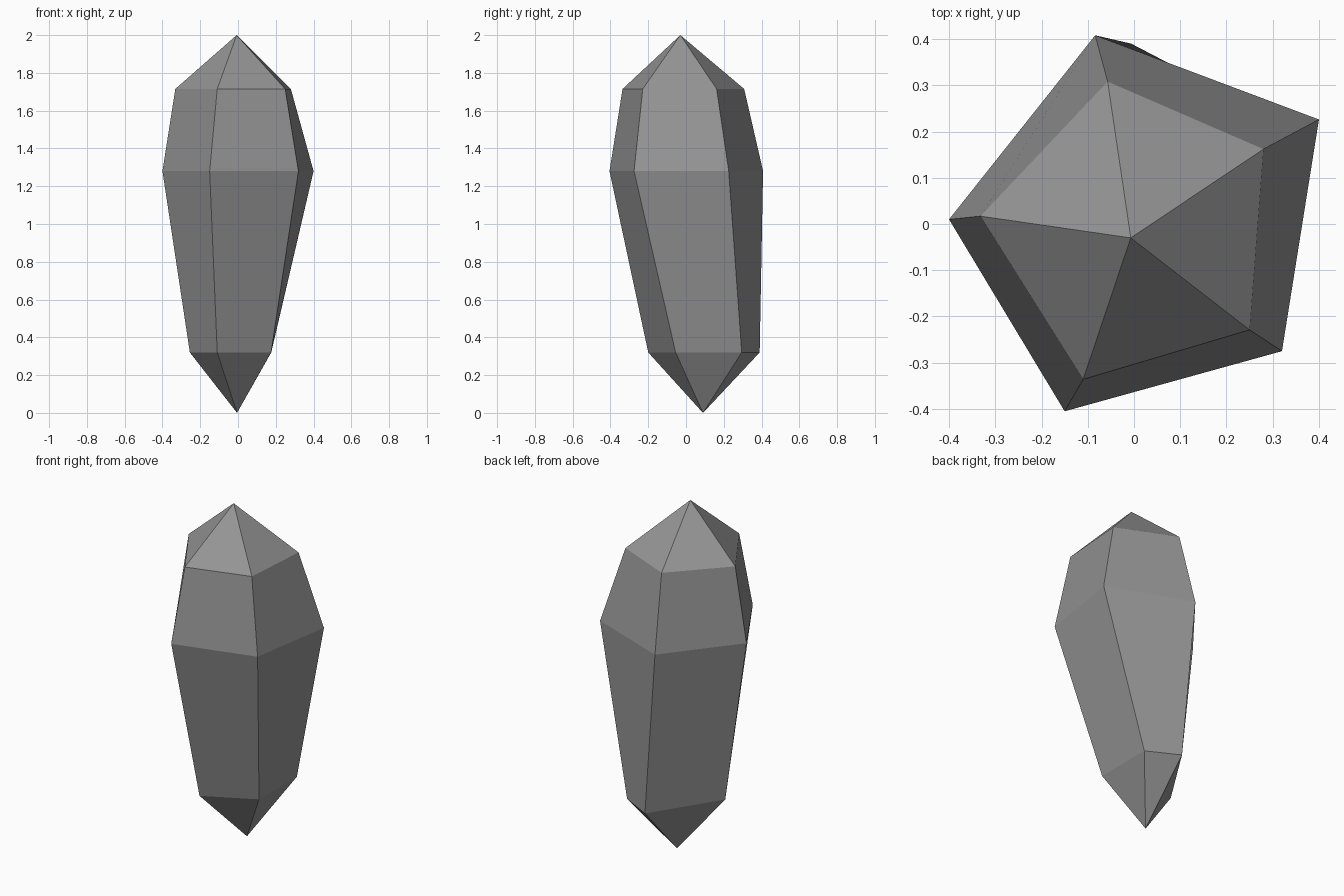
import bpy
import bmesh

cube = bpy.data.objects.get("Cube")
if cube:
    bpy.data.objects.remove(cube, do_unlink=True)

# Single stone colour
stone = bpy.data.materials.new("grey_stone")
stone.use_nodes = True
grey = (0.3, 0.3, 0.3, 1)
stone.diffuse_color = grey
stone.node_tree.nodes["Principled BSDF"].inputs["Base Color"].default_value = grey

# Irregular five-sided cross-sections, keyed by height
sections = {
    0.32: [(-0.255, 0.0), (-0.11, -0.2), (0.175, -0.055), (0.176, 0.295), (-0.006, 0.39)],
    1.28: [(-0.4, 0.01), (-0.15, -0.405), (0.32, -0.275), (0.4, 0.226), (-0.084, 0.408)],
    1.715: [(-0.332, 0.017), (-0.11, -0.336), (0.25, -0.229), (0.28, 0.162), (-0.057, 0.308)],
}

bm = bmesh.new()
rings = [[bm.verts.new((x, y, z)) for x, y in pts] for z, pts in sections.items()]
bottom_tip = bm.verts.new((-0.005, 0.09, 0))
top_tip = bm.verts.new((-0.007, -0.03, 2))

# Facets: lower point, shaft bands, upper point
for i in range(5):
    j = (i + 1) % 5
    bm.faces.new((bottom_tip, rings[0][j], rings[0][i]))
    for low, high in zip(rings, rings[1:]):
        bm.faces.new((low[i], low[j], high[j], high[i]))
    bm.faces.new((rings[-1][i], rings[-1][j], top_tip))
bmesh.ops.recalc_face_normals(bm, faces=bm.faces)

mesh = bpy.data.meshes.new("crystal")
bm.to_mesh(mesh)
bm.free()
mesh.materials.append(stone)
crystal = bpy.data.objects.new("crystal", mesh)
bpy.context.collection.objects.link(crystal)
